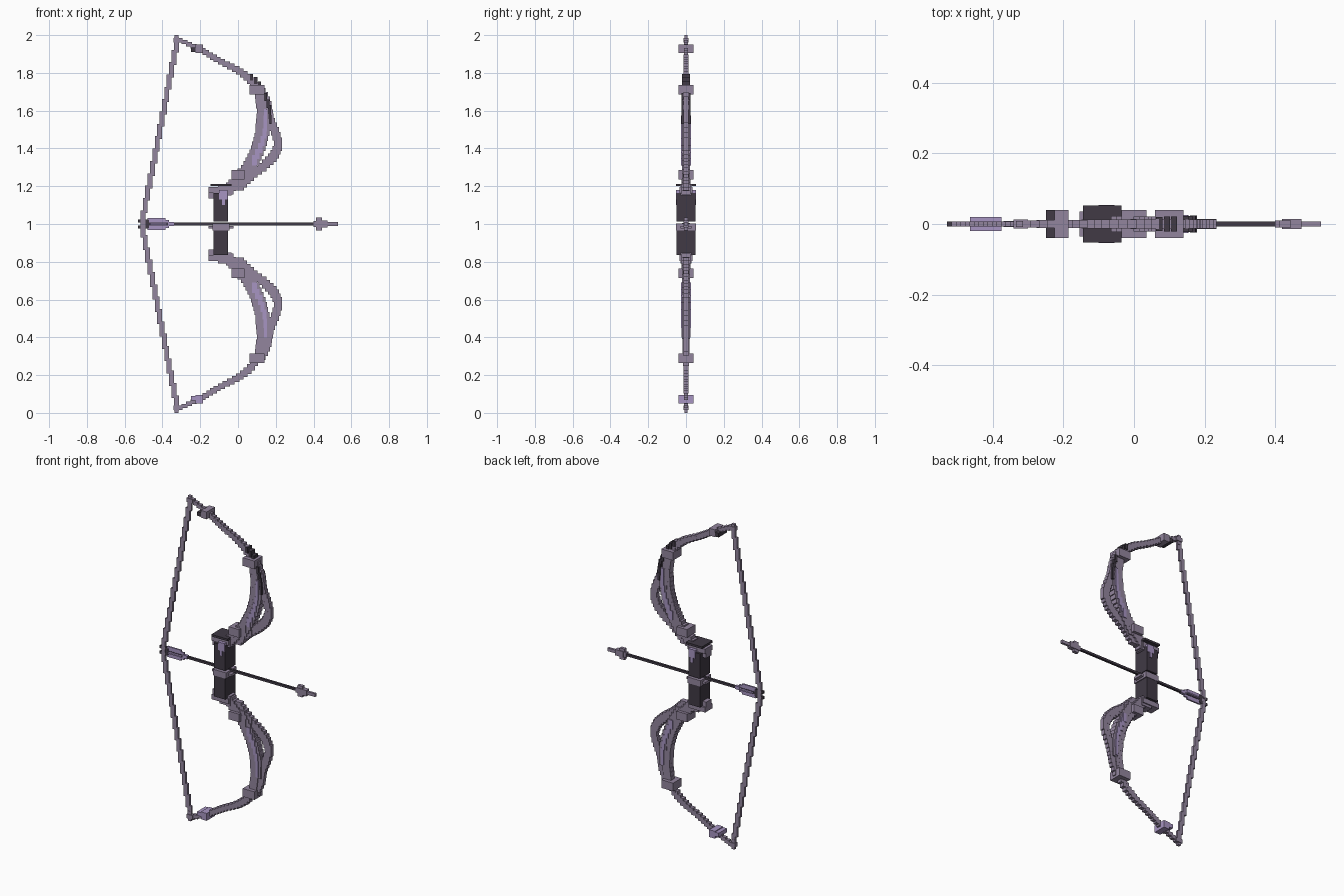
import bpy, bmesh
from mathutils import Vector, Matrix

cube = bpy.data.objects.get("Cube")
if cube:
    bpy.data.objects.remove(cube)


def material(name, rgb):
    m = bpy.data.materials.new(name)
    m.use_nodes = True
    m.diffuse_color = (*rgb, 1)
    m.node_tree.nodes["Principled BSDF"].inputs["Base Color"].default_value = (*rgb, 1)
    return m


LAVENDER = material("dusty lavender", (0.29, 0.235, 0.34))
LILAC = material("bright lilac", (0.39, 0.3, 0.54))
DARK = material("dark plum", (0.052, 0.042, 0.06))


def boxes(name, mat, items):
    """One object from (centre, size) boxes."""
    bm = bmesh.new()
    for centre, size in items:
        bmesh.ops.create_cube(bm, size=1, matrix=Matrix.Translation(centre) @ Matrix.Diagonal((*size, 1)))
    mesh = bpy.data.meshes.new(name)
    bm.to_mesh(mesh)
    bm.free()
    mesh.materials.append(mat)
    ob = bpy.data.objects.new(name, mesh)
    bpy.context.collection.objects.link(ob)


def span(x0, x1, z0, z1, depth):
    """Box from its x and z limits, centred on y."""
    return ((x0 + x1) / 2, 0, (z0 + z1) / 2), (abs(x1 - x0), depth, abs(z1 - z0))


def chain(points, step, start, end):
    """Stepped boxes along an x-z path, blending from start size to end size."""
    pts = [Vector((x, 0, z)) for x, z in points]
    total = sum((b - a).length for a, b in zip(pts, pts[1:]))
    out, done = [], 0
    for a, b in zip(pts, pts[1:]):
        length = (b - a).length
        n = max(1, round(length / step))
        for i in range(n):
            f = (i + 0.5) / n
            t = (done + f * length) / total
            out.append((a.lerp(b, f), Vector(start).lerp(Vector(end), t)))
        done += length
    return out


# Limb paths: x and height above the bow's centre
CORE_LOW = [(-0.06, 0.17), (0, 0.24), (0.05, 0.3), (0.09, 0.38), (0.115, 0.47),
            (0.125, 0.6), (0.11, 0.7)]
CORE_TIP = [(0.11, 0.7), (0.06, 0.77), (0, 0.815), (-0.1, 0.865), (-0.2, 0.925), (-0.32, 0.98)]
INLAY = [(0.02, 0.23), (0.08, 0.32), (0.125, 0.42), (0.145, 0.5), (0.145, 0.6)]
RAIL = [(0, 0.19), (0.07, 0.26), (0.14, 0.31), (0.19, 0.36), (0.217, 0.42), (0.2, 0.48),
        (0.17, 0.55), (0.155, 0.64), (0.12, 0.71)]
STRING = [(-0.51, 0), (-0.32, 0.98)]

for side, s in (("upper", 1), ("lower", -1)):
    def path(pts):
        return [(x, 1 + s * z) for x, z in pts]

    def block(x0, x1, z0, z1, depth):
        return span(x0, x1, 1 + s * z0, 1 + s * z1, depth)

    # Limb strands
    boxes(side + "_limb_core", LAVENDER, chain(path(CORE_LOW), 0.025, (0.055, 0.046, 0.045), (0.045, 0.036, 0.05)))
    boxes(side + "_limb_tip", LAVENDER, chain(path(CORE_TIP), 0.025, (0.045, 0.03, 0.036), (0.03, 0.02, 0.022)))
    boxes(side + "_limb_inlay", LILAC, chain(path(INLAY[1:]), 0.04, (0.026, 0.052, 0.055), (0.016, 0.05, 0.05)))
    boxes(side + "_limb_inlay_backing", LAVENDER, chain(path(INLAY), 0.025, (0.06, 0.042, 0.045), (0.045, 0.04, 0.04)))
    boxes(side + "_limb_rail", LAVENDER, chain(path(RAIL), 0.025, (0.045, 0.03, 0.045), (0.04, 0.024, 0.045)))
    # Wide collars on the limb
    boxes(side + "_limb_collars", LAVENDER, [
        block(-0.035, 0.035, 0.235, 0.285, 0.08),
        block(0.06, 0.14, 0.685, 0.735, 0.08)])
    boxes(side + "_tip_collar", LAVENDER if s > 0 else LILAC, [block(-0.225, -0.185, 0.905, 0.95, 0.08)])
    boxes(side + "_tip_collar_edge", DARK if s > 0 else LILAC, [block(-0.25, -0.225, 0.91, 0.935, 0.08)])
    # String and its knot
    boxes(side + "_string", LAVENDER, chain(path(STRING), 0.066, (0.026, 0.014, 0.08), (0.026, 0.014, 0.08)))
    boxes(side + "_string_knot", LAVENDER, [
        block(-0.342, -0.3, 0.96, 0.985, 0.026), block(-0.335, -0.315, 0.94, 1, 0.018)])
    # Grip half and its end fitting
    boxes(side + "_grip", DARK, [block(-0.13, -0.052, 0.012 if s > 0 else 0.035, 0.165, 0.1)])
    boxes(side + "_grip_end", LAVENDER, [
        block(-0.155, -0.125, 0.135, 0.195, 0.05),
        block(-0.155, -0.04, 0.165, 0.195, 0.07),
        block(-0.105, -0.035, 0.15, 0.21, 0.056)])

# Fittings found on the upper half only
boxes("grip_cap", DARK, [span(-0.145, -0.035, 1.2, 1.213, 0.104)])
boxes("grip_ornament", LILAC, [span(-0.1, -0.055, 1.13, 1.18, 0.108), span(-0.085, -0.07, 1.1, 1.14, 0.108)])
EDGE = [(0.06, 1.785), (0.105, 1.75), (0.14, 1.69), (0.165, 1.62), (0.172, 1.54)]
boxes("upper_limb_dark_edge", DARK, chain(EDGE, 0.03, (0.018, 0.04, 0.034), (0.014, 0.05, 0.05)))

# Band around the grip, which is also the arrow rest
boxes("grip_band", LAVENDER, [span(-0.155, -0.025, 0.975, 0.99, 0.06), span(-0.135, -0.045, 0.965, 1.002, 0.104)])

# Arrow
boxes("arrow_shaft", DARK, [span(-0.48, 0.415, 0.993, 1.007, 0.014)])
boxes("arrow_nock", DARK, [span(-0.53, -0.475, 1.009, 1.025, 0.014), span(-0.53, -0.475, 0.975, 0.991, 0.014),
                           span(-0.49, -0.47, 0.98, 1.02, 0.014)])
boxes("arrow_feathers", LILAC, [
    span(-0.48, -0.385, 0.968, 1.032, 0.01), span(-0.39, -0.365, 0.978, 1.022, 0.01),
    span(-0.37, -0.34, 0.99, 1.01, 0.018),
    ((-0.42, 0, 1), (0.09, 0.04, 0.008))])
boxes("arrow_head", LAVENDER, [
    span(0.4, 0.425, 0.985, 1.015, 0.02), span(0.412, 0.445, 0.966, 1.034, 0.02),
    span(0.42, 0.475, 0.982, 1.018, 0.028), span(0.47, 0.53, 0.99, 1.01, 0.014)])
